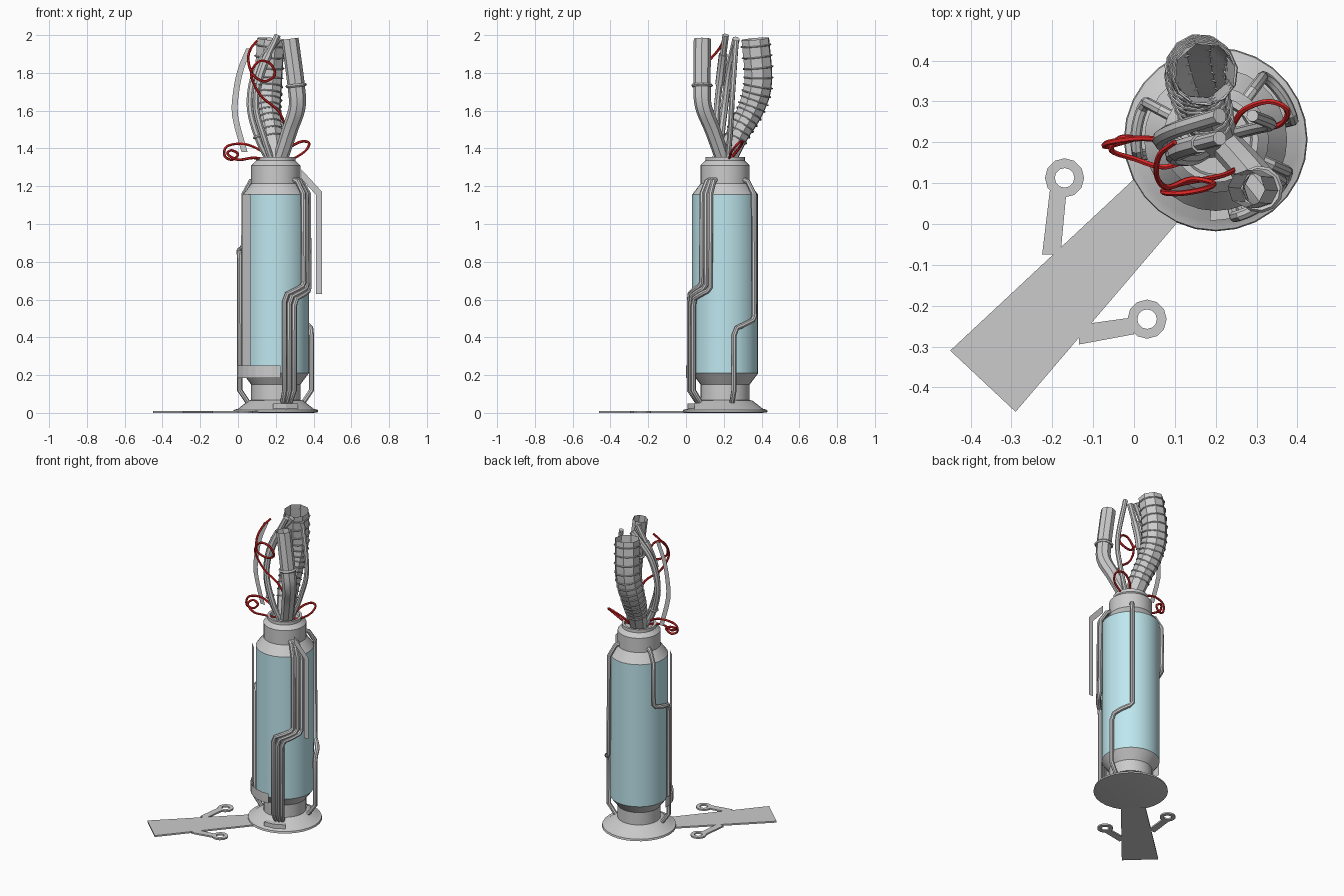
import bpy, bmesh, math
from mathutils import Vector

if "Cube" in bpy.data.objects:
    bpy.data.objects.remove(bpy.data.objects["Cube"])

CX, CY = 0.2, 0.207   # axis of the canister


def material(name, rgb):
    m = bpy.data.materials.new(name)
    m.diffuse_color = (*rgb, 1)
    m.use_nodes = True
    m.node_tree.nodes["Principled BSDF"].inputs["Base Color"].default_value = m.diffuse_color
    return m


BLUE = material("blue_glass", (0.52, 0.80, 0.86))
RED = material("red_wire", (0.75, 0.02, 0.02))


def finish(ob, mat=None, smooth=True):
    bpy.context.view_layer.objects.active = ob
    bpy.ops.object.select_all(action='DESELECT')
    ob.select_set(True)
    if ob.type != 'MESH':
        bpy.ops.object.convert(target='MESH')
        ob = bpy.context.object
    if mat:
        ob.data.materials.clear()
        ob.data.materials.append(mat)
    if smooth:
        bpy.ops.object.shade_smooth_by_angle(angle=math.radians(50 if mat == RED else 35))
    return ob


def mesh(name, verts, faces, mat=None, smooth=False):
    me = bpy.data.meshes.new(name)
    me.from_pydata(verts, [], faces)
    ob = bpy.data.objects.new(name, me)
    bpy.context.collection.objects.link(ob)
    return finish(ob, mat, smooth)


def polar(deg, r, z):
    a = math.radians(deg)
    return Vector((CX + r * math.cos(a), CY + r * math.sin(a), z))


def lathe(name, profile, mat=None, n=28, cap=True):
    verts = [polar(360 * i / n, r, z) for r, z in profile for i in range(n)]
    faces = [(k * n + i, k * n + (i + 1) % n, (k + 1) * n + (i + 1) % n, (k + 1) * n + i)
             for k in range(len(profile) - 1) for i in range(n)]
    if cap:
        faces += [tuple(reversed(range(n))), tuple(range(len(verts) - n, len(verts)))]
    return mesh(name, verts, faces, mat, True)


def spline(pts, steps=6):
    # Catmull-Rom through the given points
    p = [Vector(q) for q in pts]
    p = [2 * p[0] - p[1]] + p + [2 * p[-1] - p[-2]]
    out = []
    for i in range(1, len(p) - 2):
        a, b, c, d = p[i - 1:i + 3]
        for s in range(steps):
            t = s / steps
            out.append(0.5 * (2 * b + (c - a) * t + (2 * a - 5 * b + 4 * c - d) * t * t
                              + (3 * b - a - 3 * c + d) * t ** 3))
    return out + [p[-2]]


def tube(name, pts, r0, r1=None, mat=None, caps=True, res=2):
    r1 = r1 or r0
    cu = bpy.data.curves.new(name, 'CURVE')
    cu.dimensions = '3D'
    cu.bevel_depth, cu.bevel_resolution, cu.use_fill_caps = r0, res, caps
    sp = cu.splines.new('POLY')
    sp.points.add(len(pts) - 1)
    for i, p in enumerate(pts):
        sp.points[i].co = (*p, 1)
        sp.points[i].radius = 1 + (r1 / r0 - 1) * min(1, 1.6 * i / (len(pts) - 1))
    ob = bpy.data.objects.new(name, cu)
    bpy.context.collection.objects.link(ob)
    return finish(ob, mat)


def ring(name, pts, t, r, thick):
    # torus around a path at fraction t
    i = min(int(t * (len(pts) - 1)), len(pts) - 2)
    f = t * (len(pts) - 1) - i
    d = pts[i + 1] - pts[i]
    bpy.ops.mesh.primitive_torus_add(major_segments=12, minor_segments=5, major_radius=r,
                                     minor_radius=thick, location=pts[i] + d * f)
    ob = bpy.context.object
    ob.name = name
    ob.rotation_euler = d.to_track_quat('Z', 'Y').to_euler()
    return finish(ob)


# canister body
lathe("base", [(0.2, 0), (0.225, 0.004), (0.222, 0.016), (0.2, 0.022), (0.145, 0.065),
               (0.13, 0.068), (0.13, 0.15), (0.175, 0.21)])
lathe("glass_cylinder", [(0.175, 0.21), (0.175, 1.155)], BLUE, cap=False)
lathe("shoulder_and_neck", [(0.175, 1.155), (0.13, 1.215), (0.13, 1.31), (0.105, 1.335),
                            (0.105, 1.355), (0.09, 1.355), (0.085, 1.335)])


# outer pipes in cylindrical coordinates (angle, radius, height)
def pipe(name, stops, r=0.014):
    pts = [polar(*stops[0])]
    for a, b in zip(stops, stops[1:]):
        n = 5 if abs(a[0] - b[0]) > 10 else 1
        pts += [polar(*[a[k] + (b[k] - a[k]) * s / n for k in range(3)]) for s in range(1, n + 1)]
    return tube(name, pts, r)


def jog_pipe(name, upper, lower, z_hi, z_lo):
    return pipe(name, [(upper, 0.12, 1.235), (upper, 0.15, 1.225), (upper, 0.19, 1.16),
                       (upper, 0.193, z_hi + 0.02), (upper + (lower - upper) * 0.12, 0.195, z_hi),
                       (upper + (lower - upper) * 0.88, 0.195, z_lo + 0.02), (lower, 0.195, z_lo - 0.02),
                       (lower, 0.195, 0.12), (lower, 0.15, 0.055), (lower, 0.13, 0.05)])


for i in range(3):
    jog_pipe(f"front_pipe_{i + 1}", -40 + i * 8, -76 + i * 8, 0.67 - i * 0.012, 0.61 - i * 0.012)
jog_pipe("back_pipe", 53, 14, 0.49, 0.43)
jog_pipe("left_pipe", 152, 192, 0.87, 0.83)
lathe_foot = [polar(a, r, z) for a in (-94, -74, -54) for r, z in ((0.13, 0.05), (0.2, 0.05), (0.2, 0.02))]
mesh("pipe_foot", lathe_foot, [(0, 1, 4, 3), (1, 2, 5, 4), (3, 4, 7, 6), (4, 5, 8, 7)])


# flat strips
def ribbon(name, left, right):
    n = len(left)
    return mesh(name, left + right, [(i, i + 1, n + i + 1, n + i) for i in range(n - 1)])


Y = 0.108
ribbon("right_flat_strip", [(0.335, Y, 1.24), (0.412, Y, 1.155), (0.412, Y, 0.63)],
       [(0.335, Y, 1.29), (0.445, Y, 1.17), (0.445, Y, 0.63)])
ribbon("left_flat_strip", [(0.022, 0.117, 0.24), (0.022, 0.117, 1.155)],
       [(0.067, 0.072, 0.24), (0.067, 0.072, 1.155)])
arc = [175 + 102 * i / 8 for i in range(9)]
ribbon("lower_band", [polar(a, 0.207, 0.185) for a in arc], [polar(a, 0.207, 0.25) for a in arc])
mid = spline([(0.06, 0.21, 1.93), (0.015, 0.21, 1.82), (-0.01, 0.21, 1.7), (-0.015, 0.21, 1.57),
              (0.035, 0.21, 1.38)], 3)
ribbon("upper_flat_strip", [p - Vector((0.016, 0, 0)) for p in mid], [p + Vector((0.016, 0, 0)) for p in mid])


# floor plate with two ring-ended branches
def slab(name, pts, h=0.01):
    n = len(pts)
    mesh(name, [(*p, z) for z in (0, h) for p in pts],
         [tuple(reversed(range(n))), tuple(range(n, 2 * n))]
         + [(i, (i + 1) % n, n + (i + 1) % n, n + i) for i in range(n)])


def floor_ring(name, x, y, ro=0.048, ri=0.024, n=12, h=0.01):
    prof = [(ro, 0), (ro, h), (ri, h), (ri, 0)]
    v = [(x + r * math.cos(math.tau * i / n), y + r * math.sin(math.tau * i / n), z)
         for r, z in prof for i in range(n)]
    mesh(name, v, [(k * n + i, k * n + (i + 1) % n, (k + 1) % 4 * n + (i + 1) % n, (k + 1) % 4 * n + i)
                   for k in range(4) for i in range(n)])


slab("floor_strip", [(-0.45, -0.31), (-0.29, -0.46), (0.12, 0.02), (0.0, 0.11)])
slab("left_branch", [(-0.225, -0.075), (-0.18, -0.075), (-0.166, 0.072), (-0.206, 0.082)])
floor_ring("left_branch_ring", -0.17, 0.113)
slab("right_branch", [(-0.135, -0.295), (0.0, -0.27), (-0.012, -0.23), (-0.135, -0.247)])
floor_ring("right_branch_ring", 0.032, -0.233)

# ribbed hose at the back
p = spline([(0.2, 0.21, 1.33), (0.175, 0.275, 1.48), (0.155, 0.345, 1.61), (0.16, 0.383, 1.76), (0.175, 0.367, 1.98)])
tube("ribbed_hose", p, 0.055, 0.077, caps=False)
for i in range(13):
    t = 0.2 + 0.76 * i / 12
    ring(f"hose_rib_{i + 1}", p, t, 0.055 + 0.022 * min(1, 1.6 * t) + 0.002, 0.004)

# smooth hose at the front, with a collar
p = spline([(0.22, 0.2, 1.33), (0.275, 0.14, 1.5), (0.313, 0.093, 1.62), (0.307, 0.085, 1.74), (0.275, 0.087, 1.98)])
tube("front_hose", p, 0.04, 0.046, caps=False)
ring("front_hose_collar", p, 0.74, 0.049, 0.009)

# thin hoses
p = spline([(0.17, 0.2, 1.33), (0.11, 0.185, 1.45), (0.065, 0.205, 1.63), (0.1, 0.23, 1.82), (0.21, 0.265, 1.98)])
tube("left_hose_a", p, 0.02)
ring("left_hose_collar", p, 0.27, 0.022, 0.007)
p = spline([(0.18, 0.18, 1.33), (0.14, 0.16, 1.45), (0.095, 0.165, 1.62), (0.12, 0.185, 1.8), (0.21, 0.21, 2.0)])
tube("left_hose_b", p, 0.018)
tube("left_hose_sleeve", p[-9:-3], 0.024)
p = spline([(0.24, 0.22, 1.33), (0.3, 0.235, 1.5), (0.335, 0.245, 1.68), (0.29, 0.265, 1.97)])
tube("right_hose", p, 0.015)

# loose red wires
wires = {
    "tall_red_wire": [(0.24, 0.2, 1.34), (0.26, 0.15, 1.46), (0.22, 0.12, 1.59), (0.12, 0.1, 1.68),
                      (0.07, 0.08, 1.79), (0.11, 0.075, 1.86), (0.17, 0.085, 1.85), (0.195, 0.1, 1.79),
                      (0.14, 0.11, 1.755), (0.08, 0.09, 1.79), (0.055, 0.12, 1.86), (0.063, 0.17, 1.92),
                      (0.1, 0.2, 1.97)],
    "left_red_wire": [(0.17, 0.19, 1.35), (0.1, 0.2, 1.4), (0.02, 0.21, 1.425), (-0.06, 0.2, 1.41),
                      (-0.07, 0.19, 1.36), (-0.03, 0.2, 1.34), (0.0, 0.21, 1.37), (-0.035, 0.21, 1.39),
                      (-0.055, 0.18, 1.37), (0.0, 0.16, 1.34), (0.08, 0.14, 1.35), (0.18, 0.18, 1.34)],
    "right_red_wire": [(0.24, 0.24, 1.35), (0.27, 0.28, 1.4), (0.33, 0.3, 1.435), (0.375, 0.28, 1.43),
                       (0.36, 0.245, 1.39), (0.3, 0.23, 1.35), (0.25, 0.22, 1.34)],
}
for name, pts in wires.items():
    tube(name, spline(pts, 5), 0.007, mat=RED, res=1)
